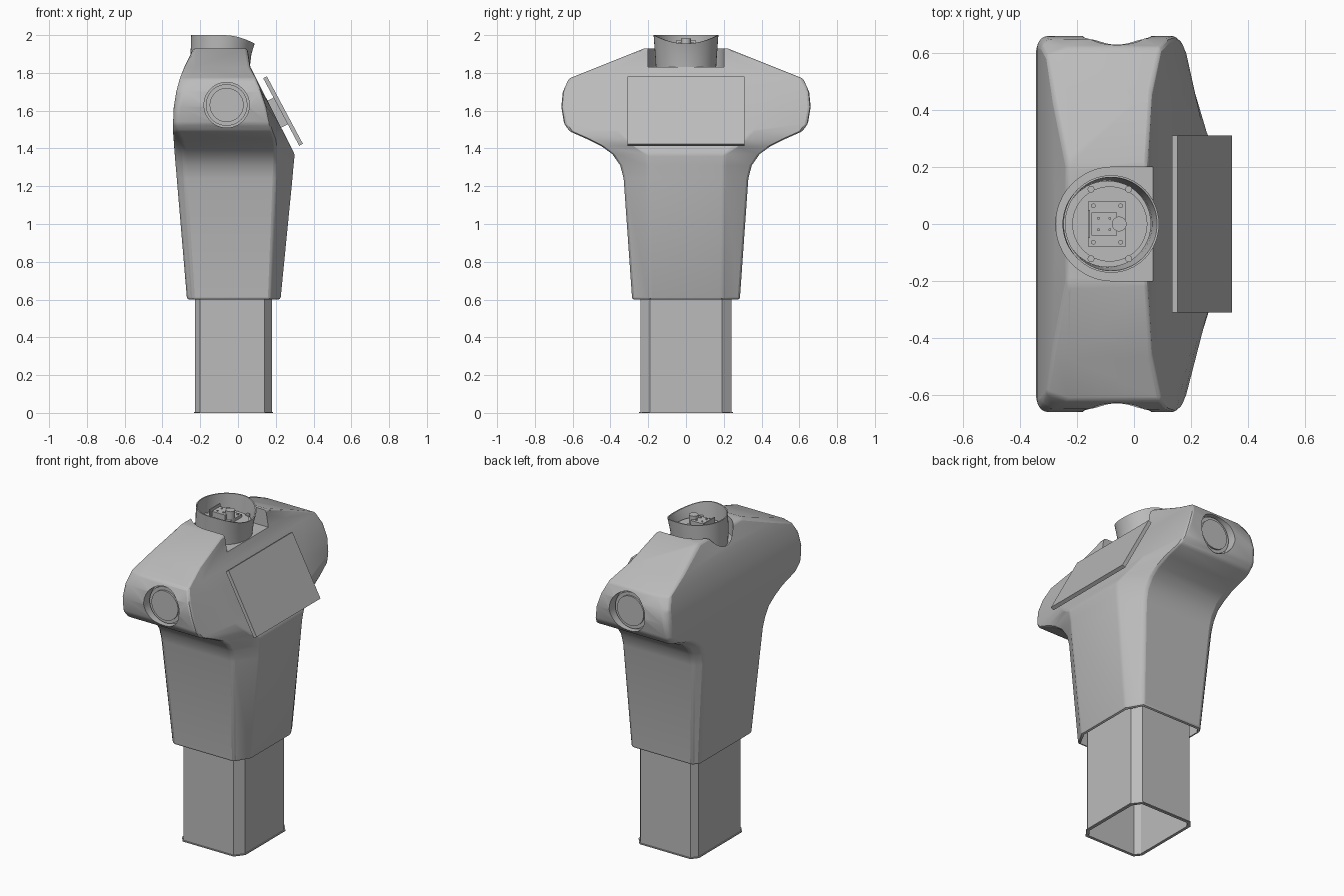
import bpy, bmesh, math
from mathutils import Matrix

if "Cube" in bpy.data.objects:
    bpy.data.objects.remove(bpy.data.objects["Cube"])

grey = bpy.data.materials.new("neutral_grey")
grey.diffuse_color = (0.5, 0.5, 0.5, 1)
grey.use_nodes = True
grey.node_tree.nodes["Principled BSDF"].inputs["Base Color"].default_value = grey.diffuse_color


def finish(name, bm, smooth=35):
    bmesh.ops.recalc_face_normals(bm, faces=bm.faces[:])
    me = bpy.data.meshes.new(name)
    bm.to_mesh(me)
    bm.free()
    me.materials.append(grey)
    ob = bpy.data.objects.new(name, me)
    bpy.context.collection.objects.link(ob)
    shade(ob, smooth)
    return ob


def shade(ob, angle=35):
    bpy.ops.object.select_all(action='DESELECT')
    ob.select_set(True)
    bpy.context.view_layer.objects.active = ob
    bpy.ops.object.shade_smooth_by_angle(angle=math.radians(angle))


def rings_mesh(rings, cap=True, closed=False):
    """Skin a list of equal-length point rings."""
    bm = bmesh.new()
    vs = [[bm.verts.new(p) for p in r] for r in rings]
    pairs = list(zip(vs, vs[1:])) + ([(vs[-1], vs[0])] if closed else [])
    for a, b in pairs:
        for i in range(len(a)):
            j = (i + 1) % len(a)
            bm.faces.new((a[i], a[j], b[j], b[i]))
    if cap and not closed:
        bm.faces.new(vs[0])
        bm.faces.new(vs[-1])
    return bm


def octagon(z, xb, yb, xs0, ys, xs1, xf, yf, inset=0.0):
    """Chamfered section: back, back corner, side, front corner, front."""
    half = [(xb + inset, yb - inset * .6), (xs0 + inset * .5, ys - inset),
            (xs1 - inset * .5, ys - inset), (xf - inset, yf - inset * .6)]
    return ([(x, y, z) for x, y in half] +
            [(x, -y, z) for x, y in reversed(half)])


def cylinder(name, r, depth, loc, axis='Z', seg=48):
    bm = bmesh.new()
    rot = Matrix.Rotation(math.pi / 2, 4, 'X') if axis == 'Y' else Matrix()
    bmesh.ops.create_cone(bm, cap_ends=True, segments=seg, radius1=r, radius2=r,
                          depth=depth, matrix=Matrix.Translation(loc) @ rot)
    return finish(name, bm)


def box(name, size, loc, tilt=0.0):
    bm = bmesh.new()
    m = (Matrix.Translation(loc) @ Matrix.Rotation(tilt, 4, 'Y') @
         Matrix.Diagonal((*size, 1)))
    bmesh.ops.create_cube(bm, size=1, matrix=m)
    return finish(name, bm)


def cut(target, cutter):
    m = target.modifiers.new("cut", 'BOOLEAN')
    m.operation, m.solver, m.object = 'DIFFERENCE', 'EXACT', cutter
    bpy.context.view_layer.objects.active = target
    bpy.ops.object.modifier_apply(modifier=m.name)
    bpy.data.objects.remove(cutter)


# Torso shell: z, back x/y, side rear x, side y, side front x, front x/y
sections = [
    (0.60, -.270, .250, -.240, .285, .170, .225, .190),
    (1.24, -.324, .285, -.280, .330, .195, .288, .200),
    (1.31, -.330, .300, -.283, .348, .198, .294, .200),
    (1.37, -.335, .330, -.285, .390, .200, .300, .205),
    (1.41, -.338, .380, -.288, .445, .200, .279, .260),
    (1.45, -.341, .450, -.298, .525, .195, .259, .310),
    (1.49, -.344, .570, -.320, .615, .180, .239, .350),
    (1.53, -.344, .620, -.325, .645, .168, .218, .370),
    (1.62, -.340, .635, -.318, .660, .150, .173, .400),
    (1.70, -.327, .628, -.295, .652, .124, .132, .450),
    (1.77, -.308, .595, -.230, .620, .095, .097, .500),
    (1.83, -.285, .440, -.230, .470, .063, .066, .350),
    (1.93, -.235, .190, -.225, .220, .048, .050, .150),
]
shell = finish("torso_shell", rings_mesh([octagon(*s) for s in sections]))
bev = shell.modifiers.new("soft_edges", 'BEVEL')
bev.width, bev.segments = 0.012, 2
bev.limit_method, bev.angle_limit = 'ANGLE', math.radians(25)
bpy.context.view_layer.objects.active = shell
bpy.ops.object.modifier_apply(modifier=bev.name)

# Hollow underside
low = [(0.55,) + sections[0][1:], sections[0], sections[1]]
cut(shell, finish("underside_cutter",
                  rings_mesh([octagon(*s, inset=.015) for s in low])))

# U-shaped neck recess, open toward the chest
arc = [math.pi / 2 + math.pi * i / 24 for i in range(25)]
outline = [(-.075 + .2 * math.cos(a), .2 * math.sin(a)) for a in arc]
outline += [(.3, -.2), (.3, .2)]
cut(shell, finish("neck_cutter", rings_mesh(
    [[(x, y, z) for x, y in outline] for z in (1.83, 2.1)])))

# Shoulder sockets with stepped joint discs
SX, SZ = -.06, 1.63
for side, s in (("left", 1), ("right", -1)):
    cut(shell, cylinder("socket_cutter", .12, .2, (SX, s * .69, SZ), 'Y', 64))
    cylinder(side + "_joint_ring", .11, .04, (SX, s * .595, SZ), 'Y', 64)
    cylinder(side + "_joint_disc", .09, .04, (SX, s * .605, SZ), 'Y', 64)
shade(shell)

# Hollow column with a thin foot flange
col = (-.228, .205, -.200, .242, .140, .180, .190)
flange = [octagon(z, *col, inset=i) for z, i in
          ((0, -.006), (.006, -.006), (.006, 0), (1.2, 0), (1.2, .012), (0, .012))]
finish("column", rings_mesh(flange, closed=True), 20)

# Neck collar: tube whose rim dips at the front
N = 64


def neck_ring(cx, r, z, dip=0.0):
    return [(cx + r * math.cos(a), r * math.sin(a) * 1.02,
             z - dip * max(0, math.cos(a)) ** 2)
            for a in (2 * math.pi * i / N for i in range(N))]


finish("neck_collar", rings_mesh([
    neck_ring(-.095, .156, 1.82), neck_ring(-.090, .161, 1.90),
    neck_ring(-.080, .168, 2.0, .045), neck_ring(-.080, .161, 2.0, .045),
    neck_ring(-.090, .154, 1.90), neck_ring(-.095, .149, 1.82)], closed=True))
cylinder("neck_floor", .152, .06, (-.092, 0, 1.87))
cylinder("neck_plate", .132, .012, (-.085, 0, 1.906))

# Mount and fasteners inside the neck
box("mount_base", (.13, .16, .02), (-.095, 0, 1.92))
box("mount_block", (.09, .08, .035), (-.105, 0, 1.945))
box("mount_fin", (.006, .10, .05), (-.158, 0, 1.95))
cylinder("mount_post", .026, .06, (-.052, 0, 1.952), seg=32)
for i in (-1, 1):
    for j in (-1, 1):
        cylinder("base_screw", .008, .008, (-.095 + i * .048, j * .064, 1.933), seg=16)
        cylinder("block_screw", .005, .006, (-.105 + i * .02, j * .02, 1.965), seg=12)
        cylinder("floor_screw", .012, .012, (-.085 + i * .066, j * .122, 1.912), seg=16)

# Chest screen on a short bracket
box("screen", (.022, .62, .405), (.2385, 0, 1.598), -.49)
box("screen_bracket", (.07, .2, .16), (.20, 0, 1.585), -.49)
